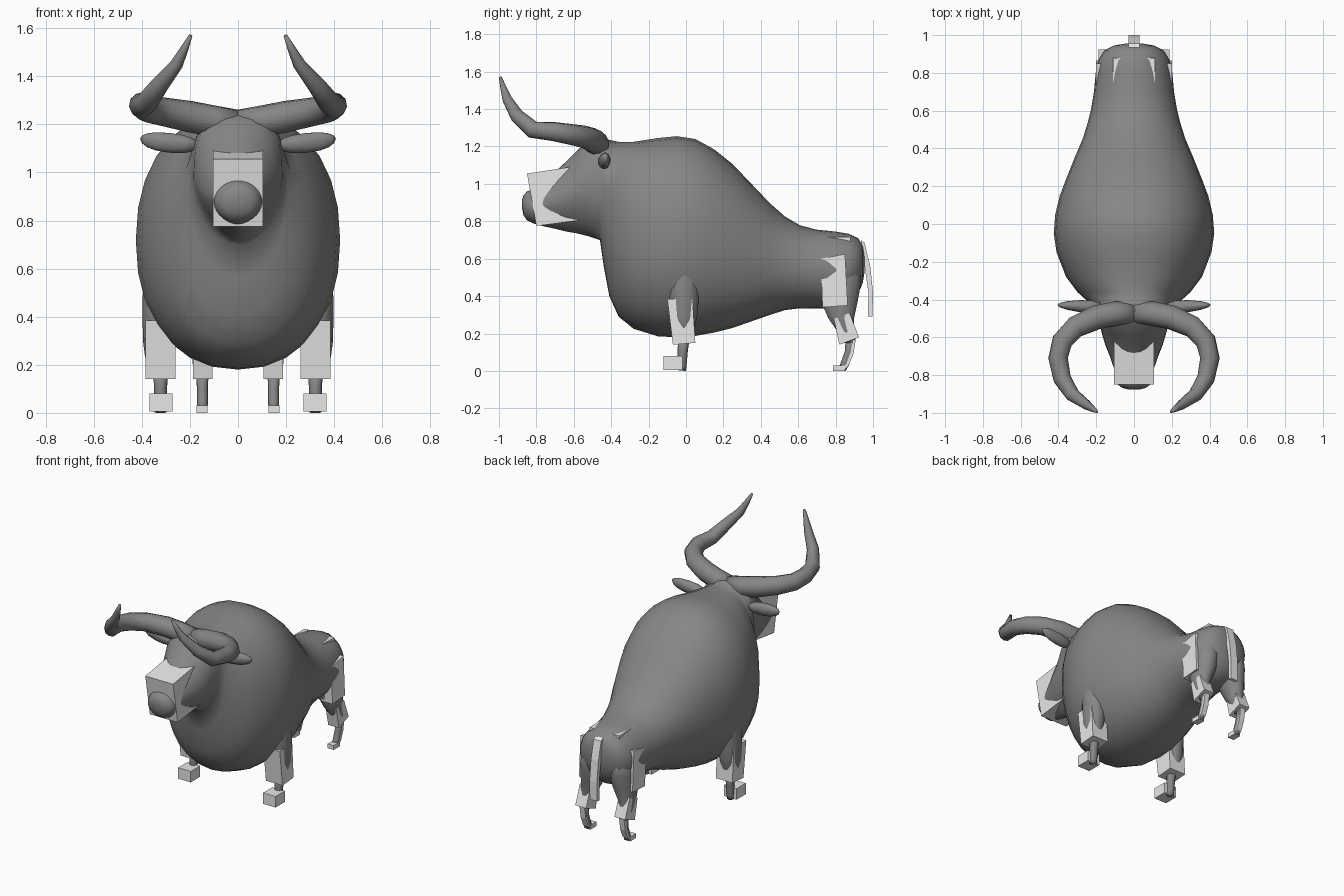
import bpy, bmesh, math
from mathutils import Vector

if "Cube" in bpy.data.objects:
    bpy.data.objects.remove(bpy.data.objects["Cube"])


def material(name, value):
    m = bpy.data.materials.new(name)
    m.diffuse_color = (value, value, value, 1)
    m.use_nodes = True
    m.node_tree.nodes["Principled BSDF"].inputs["Base Color"].default_value = m.diffuse_color
    return m


HIDE = material("dark grey hide", 0.24)
PALE = material("pale grey", 0.8)


def finish(name, bm, mat, smooth):
    bmesh.ops.recalc_face_normals(bm, faces=bm.faces)
    for f in bm.faces:
        f.smooth = smooth
    me = bpy.data.meshes.new(name)
    bm.to_mesh(me)
    bm.free()
    me.materials.append(mat)
    ob = bpy.data.objects.new(name, me)
    bpy.context.collection.objects.link(ob)
    return ob


def skin(name, rings, mat):
    """Bridge closed rings of points and cap both ends."""
    bm = bmesh.new()
    vs = [[bm.verts.new(p) for p in r] for r in rings]
    n = len(rings[0])
    for a, b in zip(vs, vs[1:]):
        for i in range(n):
            j = (i + 1) % n
            bm.faces.new((a[i], a[j], b[j], b[i]))
    bm.faces.new(vs[0])
    bm.faces.new(vs[-1])
    return finish(name, bm, mat, True)


def tube(name, path, mat, sides=10):
    """Round tapering limb through (x, y, z, radius) points."""
    pts = [Vector(p[:3]) for p in path]
    rings, side = [], None
    for i, p in enumerate(pts):
        t = (pts[min(i + 1, len(pts) - 1)] - pts[max(i - 1, 0)]).normalized()
        ref = side if side else t.orthogonal()
        side = (ref - t * ref.dot(t)).normalized()
        up = t.cross(side)
        r = path[i][3]
        rings.append([p + r * (math.cos(a) * side + math.sin(a) * up)
                      for a in (2 * math.pi * k / sides for k in range(sides))])
    return skin(name, rings, mat)


def thigh(name, s, levels, sides=14):
    """Oval upper leg through (x, y, z, x radius, y radius) levels."""
    angles = [2 * math.pi * k / sides for k in range(sides)]
    return skin(name, [[(s * (x + rx * math.cos(a)), y + ry * math.sin(a), z) for a in angles]
                       for x, y, z, rx, ry in levels], HIDE)


def prism(name, outline, x0, x1, mat=PALE):
    """Side outline of (y, z) points extruded from x0 to x1."""
    bm = bmesh.new()
    a = [bm.verts.new((x0, y, z)) for y, z in outline]
    b = [bm.verts.new((x1, y, z)) for y, z in outline]
    n = len(outline)
    for i in range(n):
        j = (i + 1) % n
        bm.faces.new((a[i], a[j], b[j], b[i]))
    bm.faces.new(a)
    bm.faces.new(b)
    return finish(name, bm, mat, False)


# Body and head: y, bottom z, top z, half width
sections = [
    (-0.877, .87, .915, .025), (-0.868, .83, .94, .062), (-0.85, .805, .96, .086),
    (-0.82, .79, .97, .1), (-0.77, .775, 1.01, .104), (-0.70, .76, 1.065, .128),
    (-0.64, .745, 1.12, .152), (-0.58, .735, 1.18, .17), (-0.52, .72, 1.235, .185),
    (-0.46, .70, 1.262, .19), (-0.44, .56, 1.25, .205), (-0.41, .40, 1.235, .245),
    (-0.36, .29, 1.225, .30), (-0.28, .225, 1.225, .36), (-0.15, .185, 1.245, .41),
    (-0.05, .18, 1.255, .425), (0.05, .187, 1.24, .417), (0.15, .205, 1.185, .393),
    (0.25, .23, 1.105, .355), (0.35, .265, 1.0, .315), (0.45, .30, .895, .272),
    (0.53, .325, .825, .247), (0.61, .335, .778, .227), (0.70, .335, .755, .212),
    (0.80, .335, .745, .203), (0.87, .36, .733, .188), (0.92, .41, .71, .155),
    (0.945, .47, .67, .105), (0.955, .53, .61, .045)]
N = 28
rings = []
for y, zb, zt, w in sections:
    ring = []
    for k in range(N):
        c, s = math.cos(2 * math.pi * k / N), math.sin(2 * math.pi * k / N)
        e = 1.0
        if -0.4 < y < 0.4:
            e = 0.91            # fuller barrel
        elif -0.55 < y < -0.42 and s > 0:
            e = 0.72            # broad flat poll
        elif -0.78 < y < -0.5 and s < 0:
            e = 1.25            # narrow jaw
        ring.append((w * math.copysign(abs(c) ** e, c), y,
                     (zb + zt) / 2 + (zt - zb) / 2 * math.copysign(abs(s) ** e, s)))
    rings.append(ring)
skin("body_and_head", rings, HIDE)

# Face block, hip block and tail
prism("face_block", [(-.85, 1.055), (-.62, 1.09), (-.53, .81), (-.80, .775)], -.105, .105)
prism("hip_block", [(.69, .718), (.88, .715), (.88, .5), (.72, .5)], -.112, .112)
prism("tail", [(.935, .70), (.955, .685), (.985, .56), (1.0, .42), (.997, .29),
               (.973, .29), (.975, .42), (.955, .56)], -.028, .028)

for s, tag in ((-1, "left"), (1, "right")):
    # Horn
    horn = [(0, -.47, 1.205, .056), (.1, -.475, 1.213, .066), (.2, -.495, 1.232, .066),
            (.31, -.545, 1.252, .06), (.38, -.62, 1.265, .056), (.402, -.71, 1.28, .052),
            (.38, -.82, 1.29, .047), (.325, -.905, 1.365, .038), (.255, -.955, 1.45, .027),
            (.225, -.975, 1.51, .018), (.197, -.993, 1.57, .008)]
    tube("horn_" + tag, [(s * x, y, z, r) for x, y, z, r in horn], HIDE)

    # Ear: blunt, flatter on top
    bm = bmesh.new()
    bmesh.ops.create_uvsphere(bm, u_segments=12, v_segments=8, radius=1)
    for v in bm.verts:
        x, y, z = v.co
        x = math.copysign(abs(x) ** 0.8, x)
        v.co = (s * (.285 + .122 * x), -.435 + (.032 - .01 * x) * y + .006 * x,
                1.128 + (.036 if z > 0 else .046) * z + .012 * x)
    finish("ear_" + tag, bm, HIDE, True)

    # Front leg
    thigh("front_thigh_" + tag, s, [(.31, -.01, .66, .07, .08), (.318, -.012, .5, .078, .085),
                                    (.325, -.012, .38, .072, .082), (.328, -.012, .29, .066, .073),
                                    (.328, -.012, .23, .058, .062), (.322, -.012, .16, .03, .03)])
    prism("front_knee_block_" + tag, [(-.07, .14), (.05, .15), (.035, .38), (-.1, .385)],
          s * .26, s * .385)
    tube("front_shin_" + tag, [(s * .322, -.01, .2, .032), (s * .322, -.018, .1, .027),
                               (s * .322, -.022, .03, .025), (s * .322, -.025, .002, .025)],
         HIDE, 8)
    prism("front_hoof_" + tag, [(-.12, .005), (-.02, .005), (-.02, .08), (-.12, .08)],
          s * .273, s * .368)

    # Hind leg
    thigh("hind_thigh_" + tag, s, [(.105, .82, .6, .07, .11), (.11, .822, .46, .083, .115),
                                   (.12, .82, .37, .074, .1), (.138, .83, .28, .053, .07),
                                   (.148, .855, .21, .042, .046), (.148, .868, .15, .026, .028)])
    prism("hind_thigh_block_" + tag, [(.72, .60), (.85, .625), (.865, .35), (.73, .34)],
          s * .12, s * .202)
    prism("hind_hock_block_" + tag, [(.82, .14), (.925, .18), (.875, .31), (.79, .28)],
          s * .107, s * .188)
    tube("hind_shin_" + tag, [(s * .148, .88, .18, .026), (s * .148, .872, .1, .023),
                              (s * .148, .85, .04, .023), (s * .148, .835, .008, .02)],
         HIDE, 8)
    prism("hind_shin_plate_" + tag, [(.885, .16), (.908, .17), (.895, .09), (.87, .03),
                                     (.85, .01), (.85, .03), (.875, .09)],
          s * .13, s * .168)
    prism("hind_hoof_" + tag, [(.785, 0), (.85, 0), (.85, .03), (.785, .03)],
          s * .127, s * .173)
